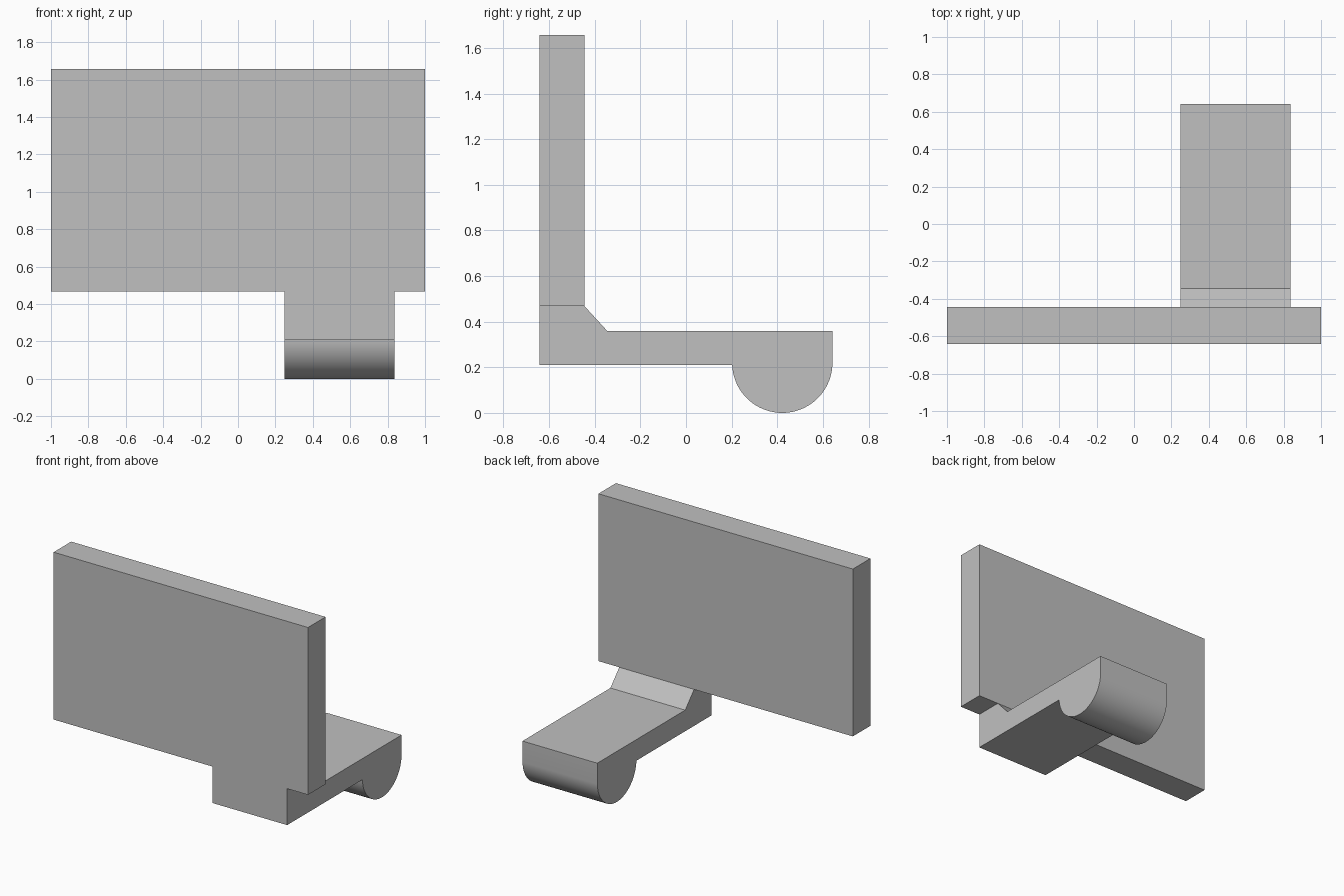
import bpy, bmesh
from math import pi, sin, cos, asin, radians

cube = bpy.data.objects.get("Cube")
if cube:
    bpy.data.objects.remove(cube, do_unlink=True)

grey = bpy.data.materials.new("plain grey")
grey.use_nodes = True
colour = (0.53, 0.53, 0.53, 1)
grey.diffuse_color = colour
grey.node_tree.nodes["Principled BSDF"].inputs["Base Color"].default_value = colour


def extrude_profile(name, profile, x0, x1):
    """Solid made by sweeping a (y, z) outline from x0 to x1."""
    bm = bmesh.new()
    face = bm.faces.new([bm.verts.new((x0, y, z)) for y, z in profile])
    swept = bmesh.ops.extrude_face_region(bm, geom=[face], use_keep_orig=True)
    moved = [v for v in swept["geom"] if isinstance(v, bmesh.types.BMVert)]
    bmesh.ops.translate(bm, verts=moved, vec=(x1 - x0, 0, 0))
    bmesh.ops.recalc_face_normals(bm, faces=bm.faces)
    mesh = bpy.data.meshes.new(name)
    bm.to_mesh(mesh)
    bm.free()
    mesh.materials.append(grey)
    obj = bpy.data.objects.new(name, mesh)
    bpy.context.collection.objects.link(obj)
    bpy.ops.object.select_all(action='DESELECT')
    obj.select_set(True)
    bpy.context.view_layer.objects.active = obj
    bpy.ops.object.shade_smooth_by_angle(angle=radians(25))
    return obj


front, panel_back, end = -0.642, -0.445, 0.642
panel_bottom, arm_top, arm_bottom = 0.468, 0.359, 0.209

# Upright rectangular panel
extrude_profile("upright_panel",
                [(front, panel_bottom), (panel_back, panel_bottom),
                 (panel_back, 1.657), (front, 1.657)], -1, 1)

# Rounded foot outline under the rear of the arm
radius = 0.22
centre = end - radius
dip = asin((radius - arm_bottom) / radius)
steps = 40
arc = []
for i in range(steps + 1):
    a = pi + dip + (pi - 2 * dip) * i / steps
    arc.append((centre + radius * cos(a), radius + radius * sin(a)))

# Bracket: front stem, sloped corner, arm and rounded foot in one outline
extrude_profile("bracket_arm",
                [(front, panel_bottom), (front, arm_bottom)] + arc +
                [(end, arm_top), (-0.345, arm_top), (panel_back, panel_bottom)],
                0.248, 0.836)
